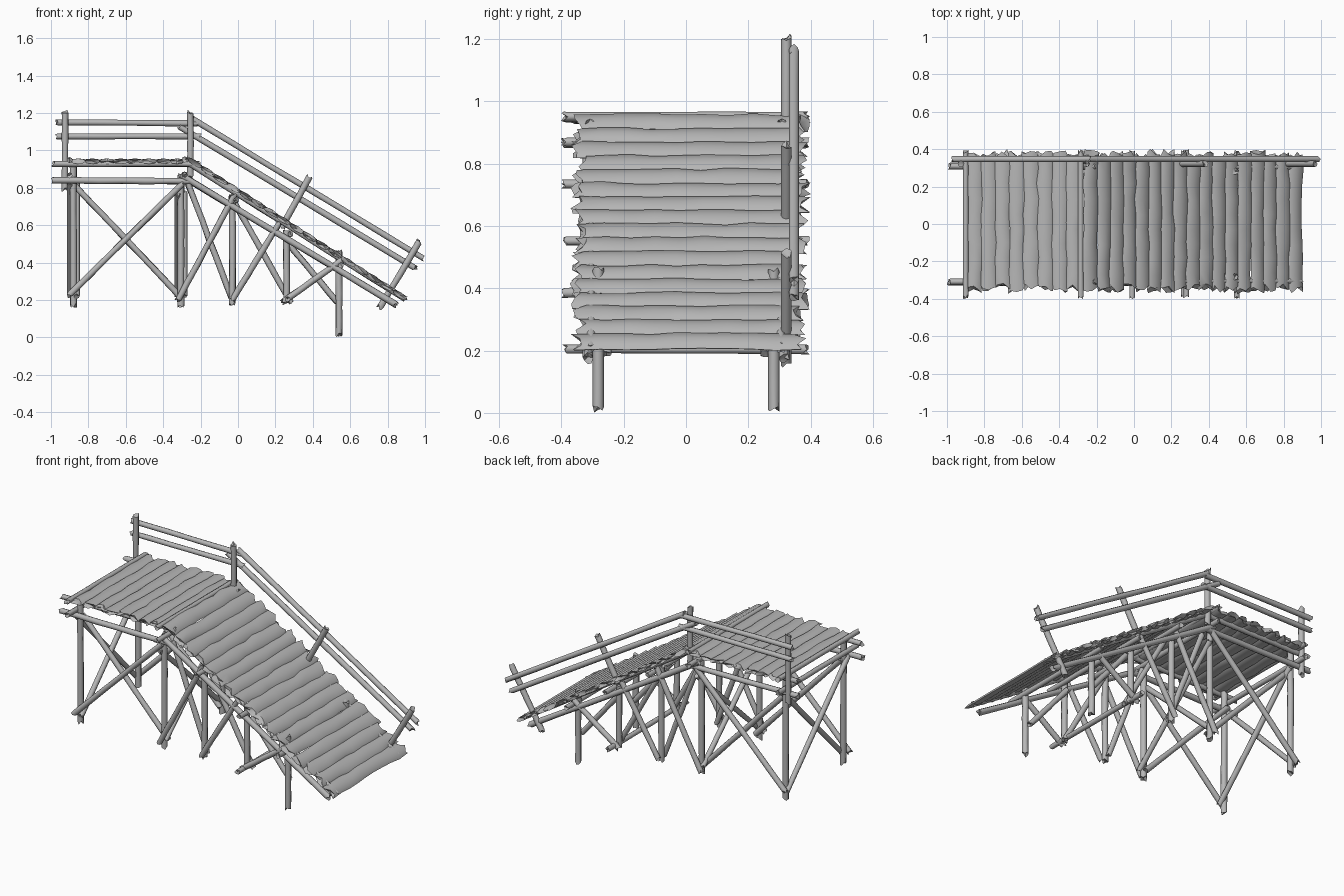
import bpy, bmesh, math, random
from mathutils import Vector

random.seed(4)
if "Cube" in bpy.data.objects:
    bpy.data.objects.remove(bpy.data.objects["Cube"])

wood = bpy.data.materials.new("weathered grey wood")
wood.use_nodes = True
GREY = (0.47, 0.47, 0.47, 1)
wood.diffuse_color = GREY
wood.node_tree.nodes["Principled BSDF"].inputs["Base Color"].default_value = GREY


def timber(name, a, b, half_w, half_h, side=None, sides=8, rings=6, wobble=0.08, ragged=0.012):
    """Rough timber swept from a to b, with wavy flanks and splintered ends."""
    a, b = Vector(a), Vector(b)
    axis = (b - a).normalized()
    if side is None:
        side = axis.cross(Vector((0, 1, 0)) if abs(axis.y) < 0.7 else Vector((1, 0, 0)))
    side = Vector(side).normalized()
    up = side.cross(axis).normalized()
    bm = bmesh.new()
    loops = []
    for i in range(rings + 1):
        end = i in (0, rings)
        scale = random.uniform(1 - wobble, 1 + wobble)
        drift = side * random.uniform(-wobble, wobble) * half_w
        loop = []
        for k in range(sides):
            t = math.tau * k / sides
            co = a.lerp(b, i / rings) + drift
            co += side * math.cos(t) * half_w * scale + up * math.sin(t) * half_h
            if end:
                co += axis * random.uniform(-ragged, ragged)
            loop.append(bm.verts.new(co))
        loops.append(loop)
    for p, q in zip(loops, loops[1:]):
        for k in range(sides):
            n = (k + 1) % sides
            bm.faces.new((p[k], p[n], q[n], q[k]))
    # Splintered caps dip towards the heart of the timber
    for loop, inward in ((loops[0], axis), (loops[-1], -axis)):
        heart = sum((v.co for v in loop), Vector()) / sides + inward * ragged * 0.5
        centre = bm.verts.new(heart)
        for k in range(sides):
            bm.faces.new((loop[k], loop[(k + 1) % sides], centre))
    bmesh.ops.recalc_face_normals(bm, faces=bm.faces[:])
    mesh = bpy.data.meshes.new(name)
    bm.to_mesh(mesh)
    bm.free()
    mesh.materials.append(wood)
    obj = bpy.data.objects.new(name, mesh)
    bpy.context.collection.objects.link(obj)
    return obj


def log(name, a, b, r=0.017):
    return timber(name, a, b, r, r)


def plank(name, x, z, along, half_w):
    lo, hi = -0.345 + random.uniform(-0.01, 0.01), 0.37 + random.uniform(-0.01, 0.01)
    return timber(name, (x, lo, z), (x, hi, z), half_w, 0.0145, side=along,
                  rings=9, wobble=0.12, ragged=0.022)


# Deck and ramp planks
DECK = 8
for i in range(DECK):
    plank("deck_plank", -0.853 + i * 0.0755, 0.942, (1, 0, 0), 0.043)
START, END, RAMP = Vector((-0.232, 0, 0.933)), Vector((0.862, 0, 0.229)), 17
for i in range(RAMP):
    p = START.lerp(END, i / (RAMP - 1))
    plank("ramp_plank", p.x, p.z, END - START, 0.046)

# Cross logs carrying the planks, and a low tie between two legs
for x, z in ((-0.9, 0.948), (-0.285, 0.952), (-0.9, 0.865), (-0.285, 0.87),
             (-0.01, 0.735), (0.28, 0.553), (0.55, 0.385), (0.265, 0.205)):
    log("cross_log", (x, -0.39, z), (x, 0.388, z), 0.015)

# Trestle bays: leg x, leg foot, leg top
LEGS = ((-0.88, 0.17, 0.93), (-0.305, 0.17, 0.87), (-0.03, 0.18, 0.76),
        (0.26, 0.19, 0.57), (0.54, 0.012, 0.46))
# Side braces: start x, z and end x, z
BRACES = ((-0.88, 0.82, -0.3, 0.21), (-0.9, 0.23, -0.29, 0.83),
          (-0.27, 0.83, -0.03, 0.2), (-0.32, 0.2, -0.02, 0.76),
          (-0.03, 0.74, 0.28, 0.19), (-0.03, 0.2, 0.22, 0.61),
          (0.27, 0.5, 0.53, 0.19), (0.24, 0.19, 0.55, 0.41))
for s, tag in ((-1, "front"), (1, "back")):
    for x, foot, top in LEGS:
        log(tag + "_leg", (x, s * 0.282, foot), (x, s * 0.282, top), 0.018)
    for i, (x0, z0, x1, z1) in enumerate(BRACES):
        y = s * (0.315 if i % 2 else 0.255)
        log(tag + "_brace", (x0, y, z0), (x1, y, z1), 0.016)
    log(tag + "_deck_beam", (-0.99, s * 0.308, 0.928), (-0.21, s * 0.308, 0.928), 0.016)
    log(tag + "_lower_beam", (-0.99, s * 0.312, 0.84), (-0.25, s * 0.312, 0.835))
    log(tag + "_ramp_beam", (-0.28, s * 0.305, 0.943), (0.89, s * 0.305, 0.208), 0.016)
    log(tag + "_lower_ramp_beam", (-0.3, s * 0.315, 0.865), (0.845, s * 0.315, 0.175))

# Crossed braces between front and back legs of the deck
for x, foot, top in LEGS[:2]:
    for s in (-1, 1):
        dx = x + s * 0.018
        log("trestle_brace", (dx, -s * 0.3, foot + 0.05), (dx, s * 0.3, top - 0.1), 0.016)

# Railing along the back
for x0, z0, x1, z1 in ((-0.925, 0.79, -0.925, 1.207), (-0.255, 0.86, -0.255, 1.207),
                       (0.235, 0.59, 0.38, 0.855), (0.76, 0.16, 0.97, 0.515)):
    log("rail_post", (x0, 0.322, z0), (x1, 0.322, z1))
for x0, z0, x1, z1 in ((-0.97, 1.15, -0.21, 1.145), (-0.97, 1.075, -0.2, 1.075),
                       (-0.24, 1.165, 0.99, 0.423), (-0.31, 1.125, 0.95, 0.37)):
    log("hand_rail", (x0, 0.347, z0), (x1, 0.347, z1), 0.016)

# Soft rounded timber with crisp splinters
bpy.ops.object.select_all(action="DESELECT")
for obj in bpy.context.collection.objects:
    if obj.type == "MESH" and wood.name in obj.data.materials:
        obj.select_set(True)
        bpy.context.view_layer.objects.active = obj
bpy.ops.object.shade_smooth_by_angle(angle=math.radians(50))
